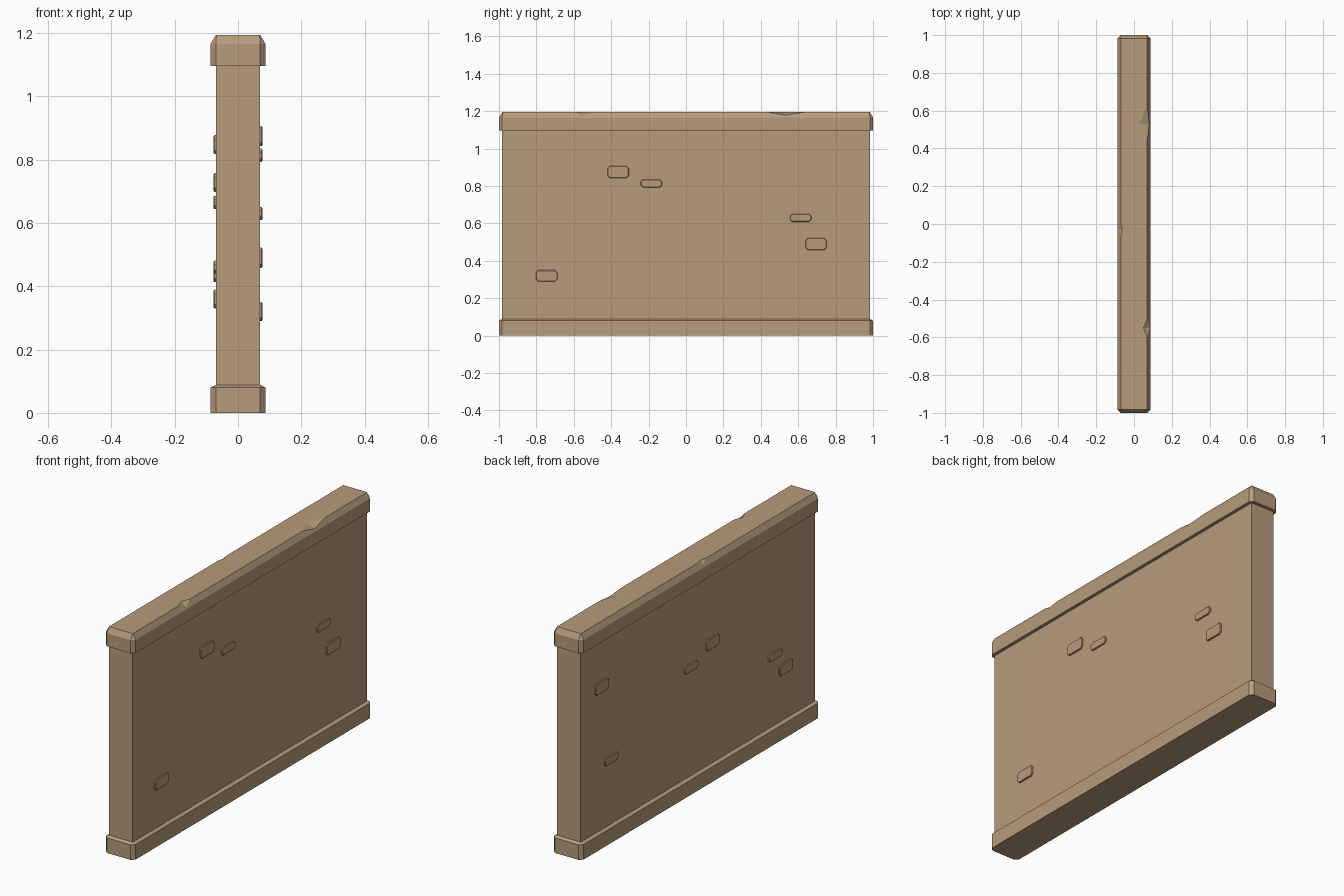
import bpy, bmesh
from mathutils import Matrix, Vector

if "Cube" in bpy.data.objects:
    bpy.data.objects.remove(bpy.data.objects["Cube"])

stone = bpy.data.materials.new("tan_stone")
stone.diffuse_color = (0.47, 0.332, 0.197, 1)
stone.use_nodes = True
stone.node_tree.nodes["Principled BSDF"].inputs["Base Color"].default_value = stone.diffuse_color


def make_object(name, bm):
    bmesh.ops.recalc_face_normals(bm, faces=bm.faces)
    mesh = bpy.data.meshes.new(name)
    bm.to_mesh(mesh)
    bm.free()
    mesh.materials.append(stone)
    ob = bpy.data.objects.new(name, mesh)
    bpy.context.collection.objects.link(ob)
    return ob


def loft(name, rings, matrix=Matrix()):
    """Stack of rectangles with cut corners: (half x, half y, corner cut, z)."""
    bm = bmesh.new()
    loops = []
    for hx, hy, c, z in rings:
        pts = [(hx, hy - c), (hx - c, hy), (c - hx, hy), (-hx, hy - c),
               (-hx, c - hy), (c - hx, -hy), (hx - c, -hy), (hx, c - hy)]
        loops.append([bm.verts.new(matrix @ Vector((x, y, z))) for x, y in pts])
    for a, b in zip(loops, loops[1:]):
        for i in range(8):
            j = (i + 1) % 8
            bm.faces.new((a[i], a[j], b[j], b[i]))
    bm.faces.new(loops[0][::-1])
    bm.faces.new(loops[-1])
    return make_object(name, bm)


# wall slab
bm = bmesh.new()
bmesh.ops.create_cube(bm, size=1, matrix=Matrix.Translation((0, 0, 0.59))
                      @ Matrix.Diagonal((0.139, 1.965, 1.03, 1)))
make_object("wall_slab", bm)

# base plinth and coping
loft("base_plinth", [(0.087, 1, 0.017, 0), (0.087, 1, 0.017, 0.08),
                     (0.072, 0.985, 0.003, 0.088)])
cap = loft("coping", [(0.087, 1, 0.017, 1.097), (0.087, 1, 0.017, 1.166),
                      (0.07, 0.983, 0.002, 1.195)])

# chips broken out of the coping edge:
# side, centre y, start y, end y, inner x, lower z
chips = [(1, 0.53, 0.44, 0.63, 0.03, 1.178),
         (1, -0.55, -0.595, -0.505, 0.05, 1.173),
         (-1, -0.03, -0.065, 0.005, 0.062, 1.175)]
for side, y, y0, y1, xin, zl in chips:
    xl = 0.07 + 0.017 * (1.195 - zl) / 0.029
    bm = bmesh.new()
    for p in [(xin, y, 1.195), (0.07, y0, 1.195), (0.07, y1, 1.195),
              (xl, y, zl), (0.12, y, 1.245)]:
        bm.verts.new((p[0] * side, p[1], p[2]))
    bmesh.ops.convex_hull(bm, input=bm.verts)
    cutter = make_object("chip_cutter", bm)
    cutter.hide_render = True
    mod = cap.modifiers.new("chip", 'BOOLEAN')
    mod.operation = 'DIFFERENCE'
    mod.solver = 'EXACT'
    mod.object = cutter
    bpy.context.view_layer.objects.active = cap
    bpy.ops.object.modifier_apply(modifier=mod.name)
    bpy.data.objects.remove(cutter)

# raised stones on both faces: centre y, centre z, height
stones = {
    1: [(-0.363, 0.875, 0.064), (-0.185, 0.814, 0.042), (0.613, 0.63, 0.042),
        (0.695, 0.49, 0.064), (-0.745, 0.32, 0.06)],
    -1: [(0.81, 0.848, 0.06), (0.06, 0.665, 0.042), (-0.12, 0.728, 0.06),
         (0.73, 0.434, 0.042), (-0.645, 0.46, 0.042), (-0.735, 0.36, 0.06)],
}
for side, spots in stones.items():
    for y, z, h in spots:
        # local x -> world z, local y -> world y, local z -> outward
        m = Matrix(((0, 0, side, 0), (0, 1, 0, y), (1, 0, 0, z), (0, 0, 0, 1)))
        loft("raised_stone", [(h / 2, 0.057, 0.012, 0.065),
                              (h / 2, 0.057, 0.012, 0.074),
                              (h / 2 - 0.003, 0.054, 0.011, 0.077)], m)
